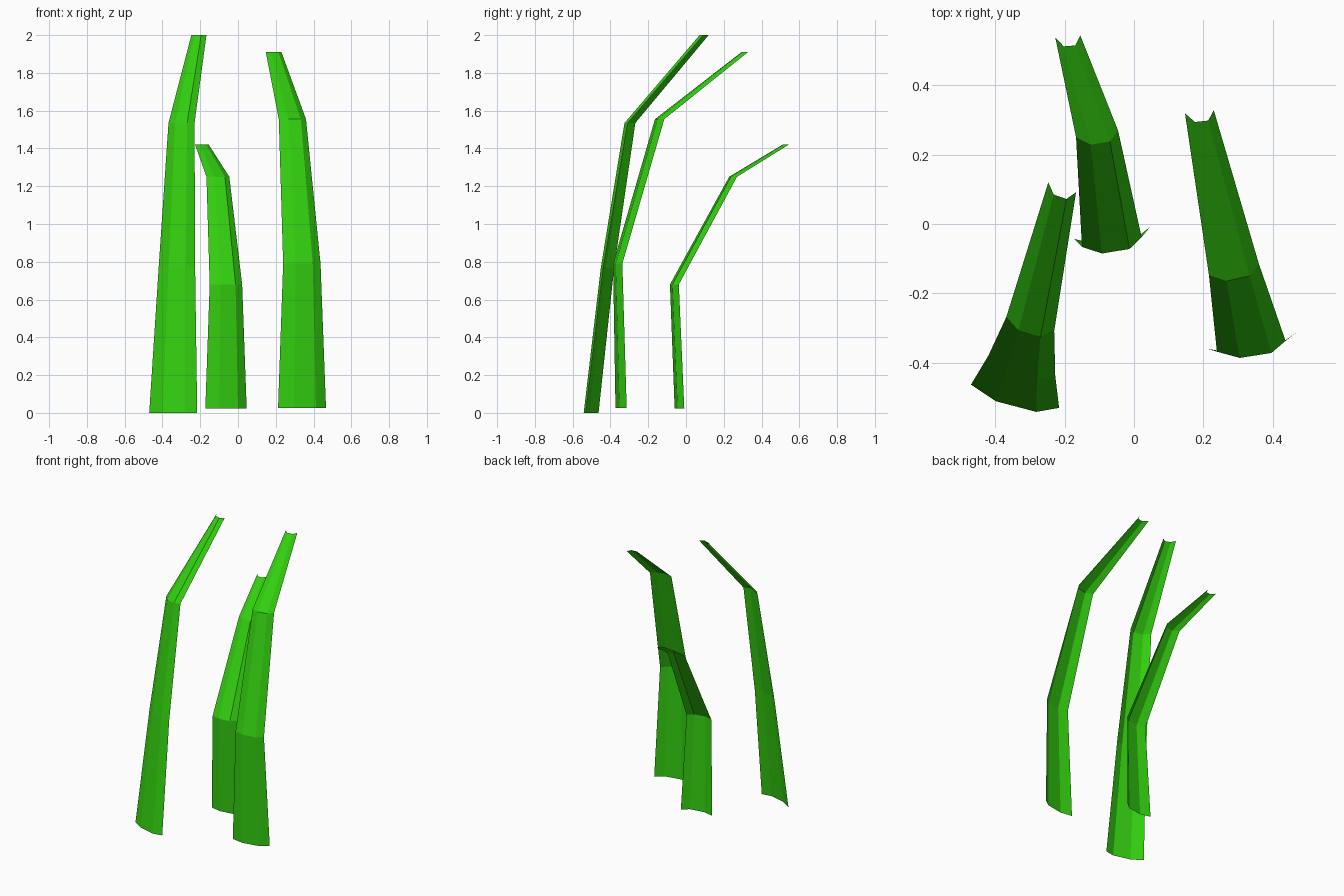
import bpy
import bmesh
from mathutils import Vector

cube = bpy.data.objects.get("Cube")
if cube:
    bpy.data.objects.remove(cube, do_unlink=True)

# Single leaf colour
green = bpy.data.materials.new("leaf green")
green.use_nodes = True
colour = (0.033, 0.62, 0.005, 1)
green.diffuse_color = colour
green.node_tree.nodes["Principled BSDF"].inputs["Base Color"].default_value = colour

BOW = 0.028          # how far the blade bulges forward
FOLDS = (0.31, 0.77)  # where the two lengthwise folds sit across the width


def cross_section(left, right, z):
    """Four points of a shallow channel, open at the back."""
    a, b = Vector((*left, z)), Vector((*right, z))
    across = b - a
    forward = Vector((across.y, -across.x, 0)).normalized() * BOW
    return [a] + [a.lerp(b, t) + forward for t in FOLDS] + [b]


def grass_blade(name, sections):
    """Loft a thin folded sheet through the cross sections, bottom to top."""
    bm = bmesh.new()
    rings = [[bm.verts.new(p) for p in cross_section(*s)] for s in sections]
    for low, high in zip(rings, rings[1:]):
        for i in range(len(low) - 1):
            bm.faces.new((low[i], low[i + 1], high[i + 1], high[i]))
    mesh = bpy.data.meshes.new(name)
    bm.to_mesh(mesh)
    bm.free()
    mesh.materials.append(green)
    bpy.context.collection.objects.link(bpy.data.objects.new(name, mesh))


# Each section: one edge (x, y), other edge (x, y), height
grass_blade("tall_blade", [
    ((-0.47, -0.463), (-0.216, -0.53), 0),
    ((-0.42, -0.38), (-0.227, -0.437), 0.77),
    ((-0.368, -0.268), (-0.23, -0.308), 1.535),
    ((-0.247, 0.12), (-0.167, 0.092), 2),
])
grass_blade("middle_blade", [
    ((0.212, -0.36), (0.466, -0.314), 0.025),
    ((0.239, -0.368), (0.437, -0.337), 0.79),
    ((0.216, -0.147), (0.36, -0.115), 1.555),
    ((0.147, 0.319), (0.23, 0.328), 1.91),
])
grass_blade("short_blade", [
    ((-0.173, -0.043), (0.046, -0.009), 0.022),
    ((-0.15, -0.066), (0.022, -0.038), 0.68),
    ((-0.167, 0.25), (-0.046, 0.27), 1.25),
    ((-0.227, 0.538), (-0.155, 0.544), 1.42),
])
